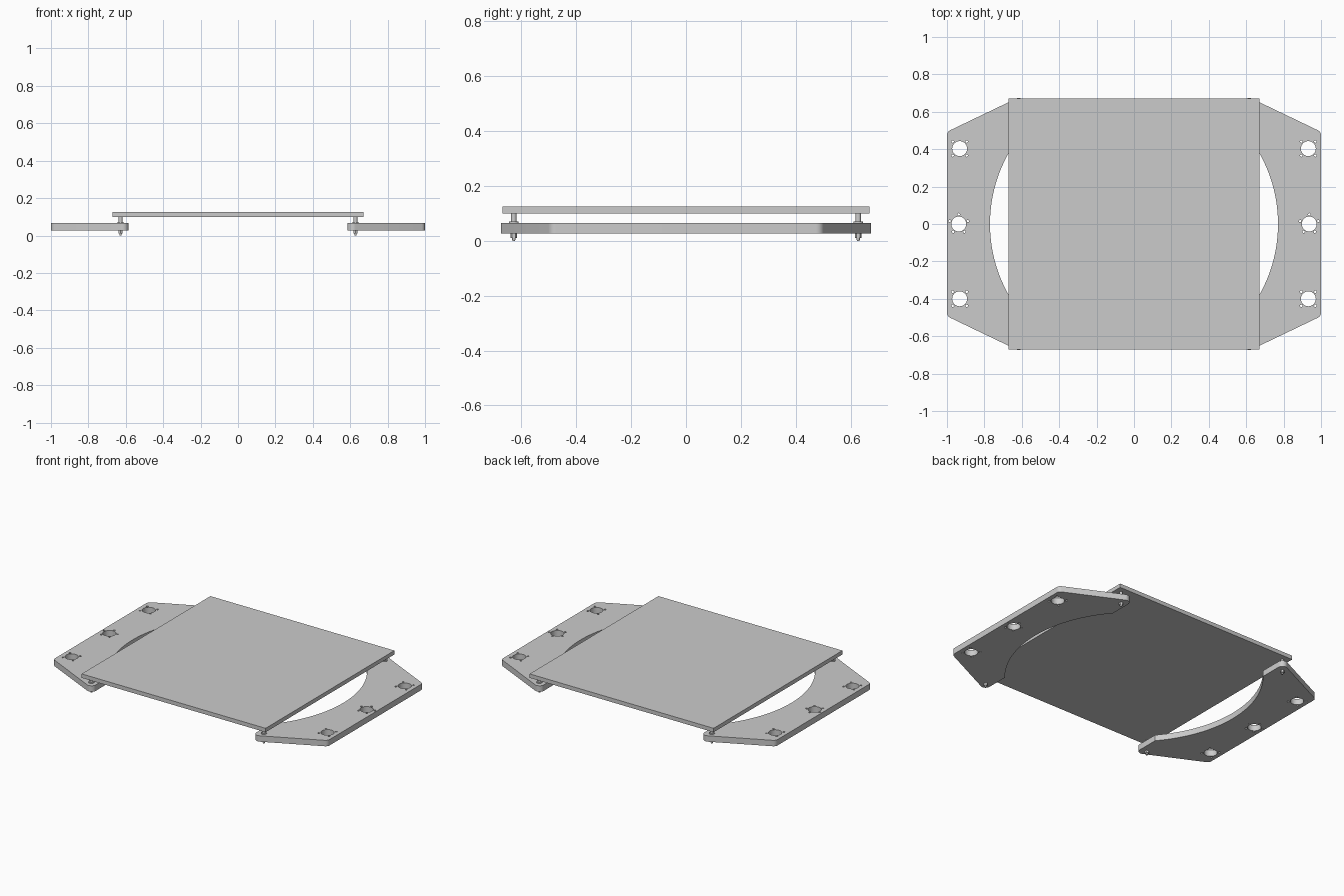
import bpy
from math import cos, sin, tan, pi, acos, radians
from mathutils import Vector

cube = bpy.data.objects.get("Cube")
if cube:
    bpy.data.objects.remove(cube, do_unlink=True)

grey = bpy.data.materials.new("light grey")
grey.use_nodes = True
grey.diffuse_color = (0.6, 0.6, 0.6, 1)
grey.node_tree.nodes["Principled BSDF"].inputs["Base Color"].default_value = (0.6, 0.6, 0.6, 1)


def fillet(prev, corner, nxt, radius, steps=8):
    """Points of a round that replaces a sharp convex corner."""
    c = Vector(corner)
    a, b = (Vector(prev) - c).normalized(), (Vector(nxt) - c).normalized()
    half = a.angle(b) / 2
    center = c + (a + b).normalized() * radius / sin(half)
    start = c + a * radius / tan(half) - center
    end = c + b * radius / tan(half) - center
    return [center + start.lerp(end, i / steps).normalized() * radius for i in range(steps + 1)]


def circle(x, y, r, n=32):
    return [Vector((x + r * cos(2 * pi * i / n), y + r * sin(2 * pi * i / n))) for i in range(n)]


def finish(obj):
    obj.data.materials.clear()
    obj.data.materials.append(grey)
    bpy.ops.object.shade_smooth_by_angle(angle=radians(30))


def flat_plate(name, loops, bottom, top):
    """Extrude filled 2D loops; inner loops become through holes."""
    curve = bpy.data.curves.new(name, "CURVE")
    curve.dimensions = "2D"
    curve.fill_mode = "BOTH"
    curve.extrude = (top - bottom) / 2
    for loop in loops:
        spline = curve.splines.new("POLY")
        spline.points.add(len(loop) - 1)
        for point, p in zip(spline.points, loop):
            point.co = (p[0], p[1], 0, 1)
        spline.use_cyclic_u = True
    obj = bpy.data.objects.new(name, curve)
    bpy.context.collection.objects.link(obj)
    obj.location.z = (top + bottom) / 2
    bpy.ops.object.select_all(action="DESELECT")
    obj.select_set(True)
    bpy.context.view_layer.objects.active = obj
    bpy.ops.object.convert(target="MESH")
    finish(bpy.context.object)


# Square upper plate
s = 0.67
flat_plate("top_plate", [[(-s, -s), (s, -s), (s, s), (-s, s)]], 0.1, 0.126)

# Side bracket outline: rounded corners outside, large arc cut inside
inner, cut = 0.585, 0.77
arc_end = acos(inner / cut)
tip, outer = (inner, 0.692), (1, 0.493)
upper = fillet((1, 0), outer, tip, 0.03) + fillet(outer, tip, (inner, 0), 0.03)
arc = [Vector((cut * cos(t), cut * sin(t)))
       for t in (arc_end * (1 - i / 24) for i in range(49))]
lower = [Vector((p.x, -p.y)) for p in reversed(upper)]
outline = upper + arc + lower

# Mounting holes: large bores with rings of small screw holes
holes = []
for y, x, count, ring, turn in ((0.403, 0.932, 4, 0.053, pi / 4),
                                (0, 0.937, 5, 0.051, pi / 2),
                                (-0.4, 0.932, 4, 0.053, pi / 4)):
    holes.append(circle(x, y, 0.04))
    for i in range(count):
        t = turn + 2 * pi * i / count
        holes.append(circle(x + ring * cos(t), y + ring * sin(t), 0.0065, 12))

for side, sign in (("left", 1), ("right", -1)):
    loops = [[(sign * p.x, p.y) for p in loop] for loop in [outline] + holes]
    flat_plate(side + "_bracket", loops, 0.027, 0.066)


# Standoffs with screw tip, nut and collar at each corner
def post(name, x, y, z0, z1, r0, r1, sides=20):
    bpy.ops.mesh.primitive_cone_add(vertices=sides, radius1=r0, radius2=r1, depth=z1 - z0,
                                    location=(x, y, (z0 + z1) / 2))
    bpy.context.object.name = name
    finish(bpy.context.object)


for side, x in (("left", 0.628), ("right", -0.628)):
    for end, y in (("front", -0.628), ("back", 0.628)):
        tag = end + "_" + side + "_"
        post(tag + "screw_tip", x, y, 0, 0.012, 0.005, 0.007)
        post(tag + "nut", x, y, 0.011, 0.028, 0.012, 0.012, 6)
        post(tag + "collar", x, y, 0.065, 0.07, 0.018, 0.018)
        post(tag + "standoff", x, y, 0.069, 0.101, 0.01, 0.01)
